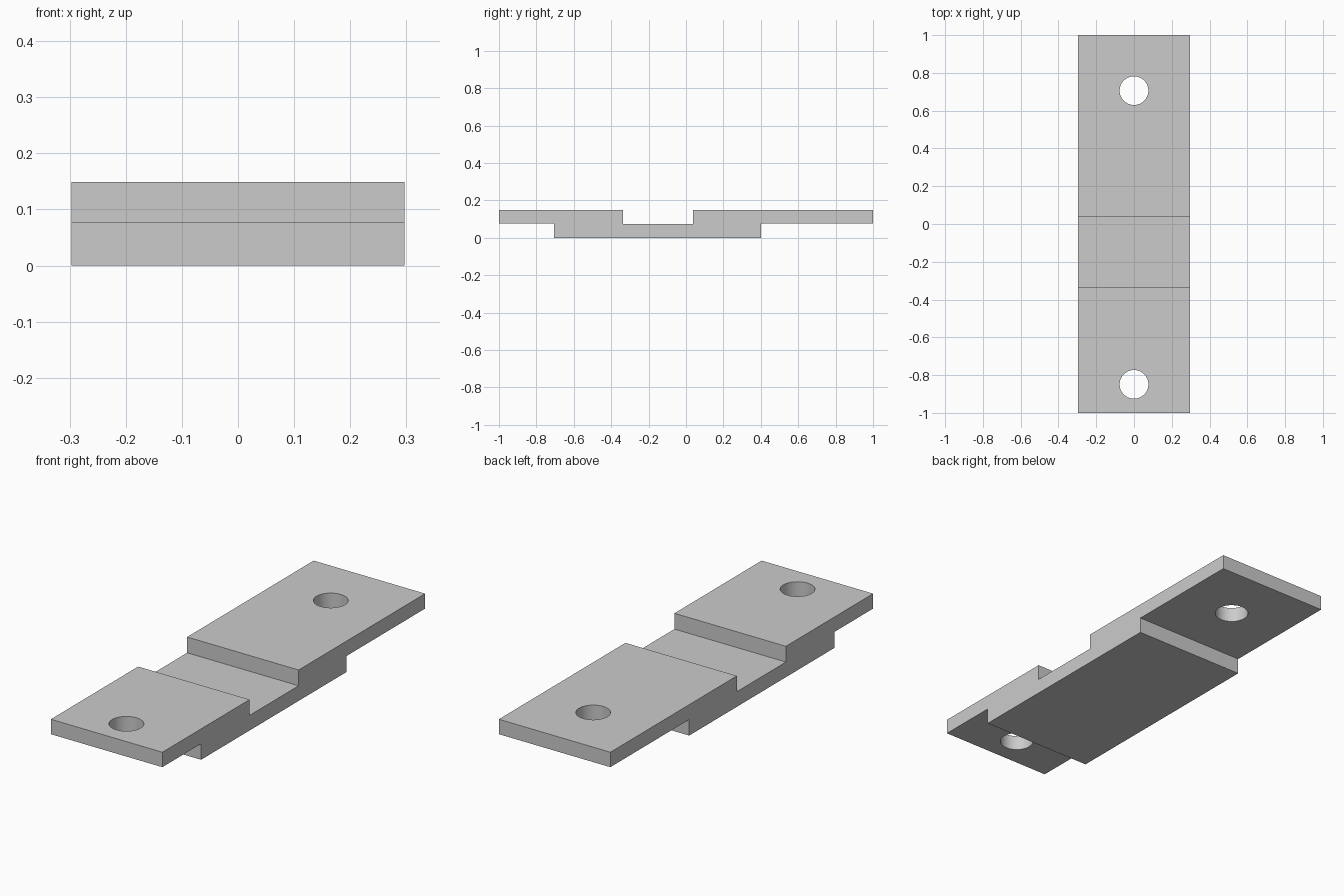
import bpy
import bmesh
import math

cube = bpy.data.objects.get("Cube")
if cube:
    bpy.data.objects.remove(cube, do_unlink=True)

HALF_WIDTH = 0.297
TOP, STEP, NOTCH = 0.149, 0.077, 0.073
HOLE_RADIUS = 0.076

grey = bpy.data.materials.new("plain_grey")
grey.use_nodes = True
colour = (0.6, 0.6, 0.6, 1)
grey.diffuse_color = colour
grey.node_tree.nodes["Principled BSDF"].inputs["Base Color"].default_value = colour


def extrude_profile(name, profile, half_width):
    """Sweep a closed (y, z) outline across x."""
    bm = bmesh.new()
    face = bm.faces.new([bm.verts.new((-half_width, y, z)) for y, z in profile])
    swept = bmesh.ops.extrude_face_region(bm, geom=[face])["geom"]
    verts = [v for v in swept if isinstance(v, bmesh.types.BMVert)]
    bmesh.ops.translate(bm, verts=verts, vec=(2 * half_width, 0, 0))
    bmesh.ops.recalc_face_normals(bm, faces=bm.faces)
    mesh = bpy.data.meshes.new(name)
    bm.to_mesh(mesh)
    bm.free()
    obj = bpy.data.objects.new(name, mesh)
    bpy.context.collection.objects.link(obj)
    return obj


def drill(obj, y):
    """Cut a vertical round hole on the centre line."""
    bpy.ops.mesh.primitive_cylinder_add(vertices=64, radius=HOLE_RADIUS, depth=0.4,
                                        location=(0, y, TOP / 2))
    cutter = bpy.context.object
    cutter.name = "hole_cutter"
    cutter.hide_render = True
    cutter.data.materials.append(grey)
    mod = obj.modifiers.new("hole", 'BOOLEAN')
    mod.operation = 'DIFFERENCE'
    mod.solver = 'EXACT'
    mod.object = cutter
    bpy.ops.object.select_all(action='DESELECT')
    obj.select_set(True)
    bpy.context.view_layer.objects.active = obj
    bpy.ops.object.modifier_apply(modifier=mod.name)
    bpy.data.objects.remove(cutter, do_unlink=True)


# Stepped bracket: two raised end tabs, thick middle, notch across the top
outline = [
    (-1, STEP), (-0.705, STEP), (-0.705, 0), (0.4, 0), (0.4, STEP), (1, STEP),
    (1, TOP), (0.037, TOP), (0.037, NOTCH), (-0.336, NOTCH), (-0.336, TOP), (-1, TOP),
]
bracket = extrude_profile("stepped_bracket", outline, HALF_WIDTH)
bracket.data.materials.append(grey)

# Screw holes in the front and back tabs
for hole_y in (-0.849, 0.706):
    drill(bracket, hole_y)

bpy.ops.object.shade_smooth_by_angle(angle=math.radians(30))
